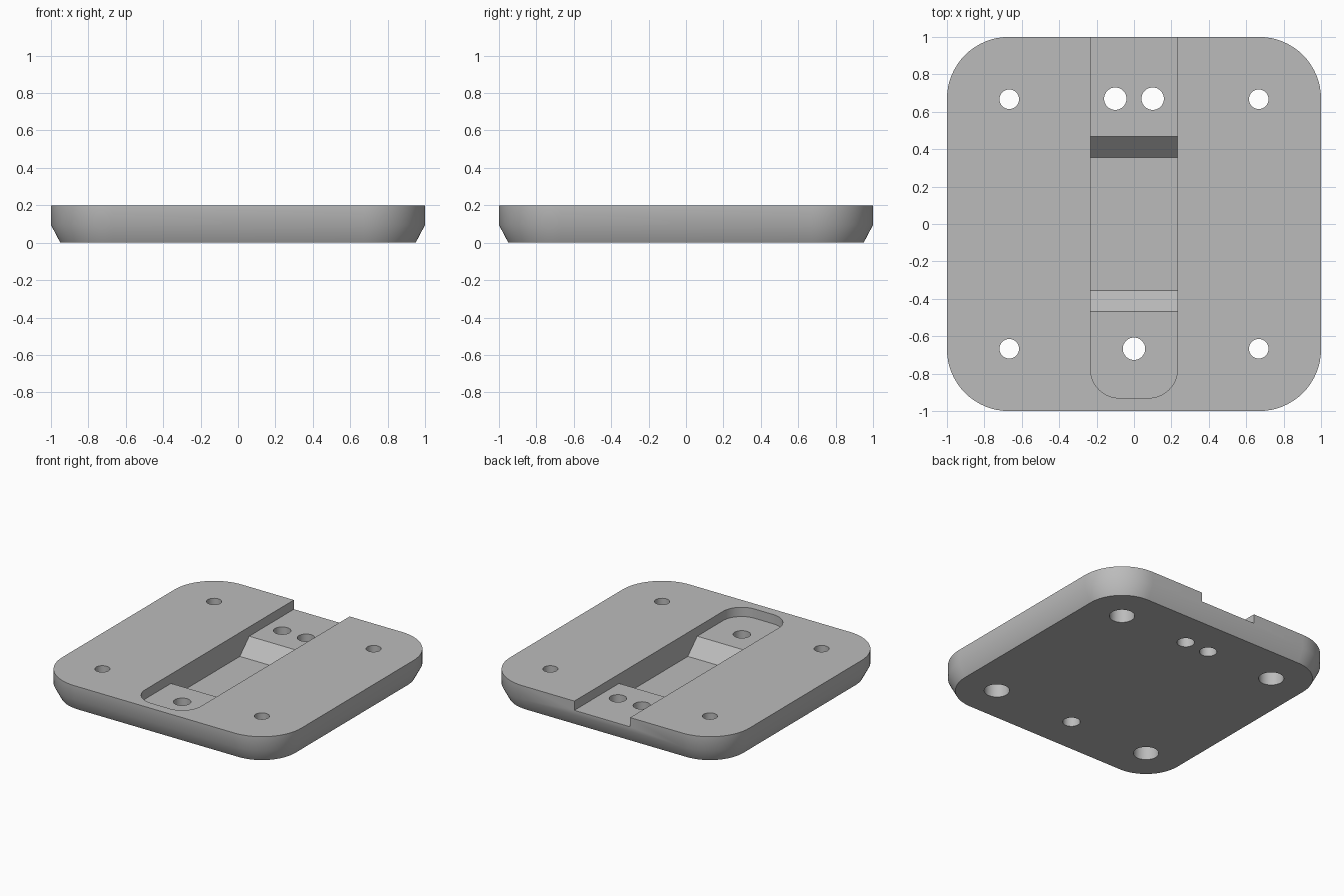
import bpy, bmesh, math
from mathutils import Vector

cube = bpy.data.objects.get("Cube")
if cube:
    bpy.data.objects.remove(cube, do_unlink=True)

TOP, FLOOR, POCKET = 0.2, 0.13, 0.02   # plate top, channel floor, pocket floor
HALF = 0.233                           # half width of the channel

grey = bpy.data.materials.new("plain grey")
grey.use_nodes = True
colour = (0.5, 0.5, 0.5, 1)
grey.diffuse_color = colour
grey.node_tree.nodes["Principled BSDF"].inputs["Base Color"].default_value = colour


def arc(cx, cy, r, start, steps=16):
    """Quarter circle, counter-clockwise from the start angle in degrees."""
    angles = [math.radians(start + 90 * i / steps) for i in range(steps + 1)]
    return [(cx + r * math.cos(a), cy + r * math.sin(a)) for a in angles]


def rounded_square(half, r):
    c = half - r
    return arc(c, c, r, 0) + arc(-c, c, r, 90) + arc(-c, -c, r, 180) + arc(c, -c, r, 270)


def circle(x, y, r):
    return [p for start in range(0, 360, 90) for p in arc(x, y, r, start, 8)[:-1]]


def loft(name, rings):
    """Closed solid through rings of 3D points."""
    bm = bmesh.new()
    loops = [[bm.verts.new(p) for p in ring] for ring in rings]
    n = len(loops[0])
    for a, b in zip(loops, loops[1:]):
        for i in range(n):
            j = (i + 1) % n
            bm.faces.new((a[i], a[j], b[j], b[i]))
    bm.faces.new(loops[0][::-1])
    bm.faces.new(loops[-1])
    bmesh.ops.recalc_face_normals(bm, faces=bm.faces)
    mesh = bpy.data.meshes.new(name)
    bm.to_mesh(mesh)
    bm.free()
    mesh.materials.append(grey)
    obj = bpy.data.objects.new(name, mesh)
    bpy.context.collection.objects.link(obj)
    return obj


def prism(name, outline, low, high):
    return loft(name, [[(x, y, z) for x, y in outline] for z in (low, high)])


# Plate with rounded corners and a chamfered lower rim
rim = [(0.95, 0.28, 0), (1, 0.33, 0.095), (1, 0.33, TOP)]
plate = loft("base_plate", [[(x, y, z) for x, y in rounded_square(h, r)] for h, r, z in rim])

cutters = []

# Shallow channel, open at the back and rounded at the front
r = 0.155
outline = [(HALF, 1.2), (-HALF, 1.2)]
outline += arc(-HALF + r, -0.93 + r, r, 180) + arc(HALF - r, -0.93 + r, r, 270)
cutters.append(prism("channel_cutter", outline, FLOOR, 0.4))

# Deep middle pocket with sloped ends
profile = [(-0.467, FLOOR), (-0.355, POCKET), (0.355, POCKET), (0.467, FLOOR),
           (0.467, 0.4), (-0.467, 0.4)]
cutters.append(loft("pocket_cutter", [[(x, y, z) for y, z in profile] for x in (-HALF, HALF)]))

# Corner screw holes, counterbored from below
for x in (-0.667, 0.667):
    for y in (-0.667, 0.667):
        cutters.append(prism("screw_cutter", circle(x, y, 0.052), -0.1, 0.4))
        cutters.append(prism("counterbore_cutter", circle(x, y, 0.087), -0.1, 0.1))

# Plain holes through the channel floor
for x, y in ((-0.1, 0.67), (0.1, 0.67), (0, -0.667)):
    cutters.append(prism("channel_hole_cutter", circle(x, y, 0.06), -0.1, 0.4))

# Cut everything, bake the result and drop the cutters
for cutter in cutters:
    cutter.hide_render = True
    mod = plate.modifiers.new(cutter.name, "BOOLEAN")
    mod.operation = "DIFFERENCE"
    mod.solver = "EXACT"
    mod.object = cutter
bpy.context.view_layer.update()
graph = bpy.context.evaluated_depsgraph_get()
baked = bpy.data.meshes.new_from_object(plate.evaluated_get(graph))
plate.modifiers.clear()
plate.data = baked
for cutter in cutters:
    bpy.data.objects.remove(cutter, do_unlink=True)

# Smooth walls, crisp edges
bpy.ops.object.select_all(action="DESELECT")
plate.select_set(True)
bpy.context.view_layer.objects.active = plate
bpy.ops.object.shade_smooth_by_angle(angle=math.radians(35))
